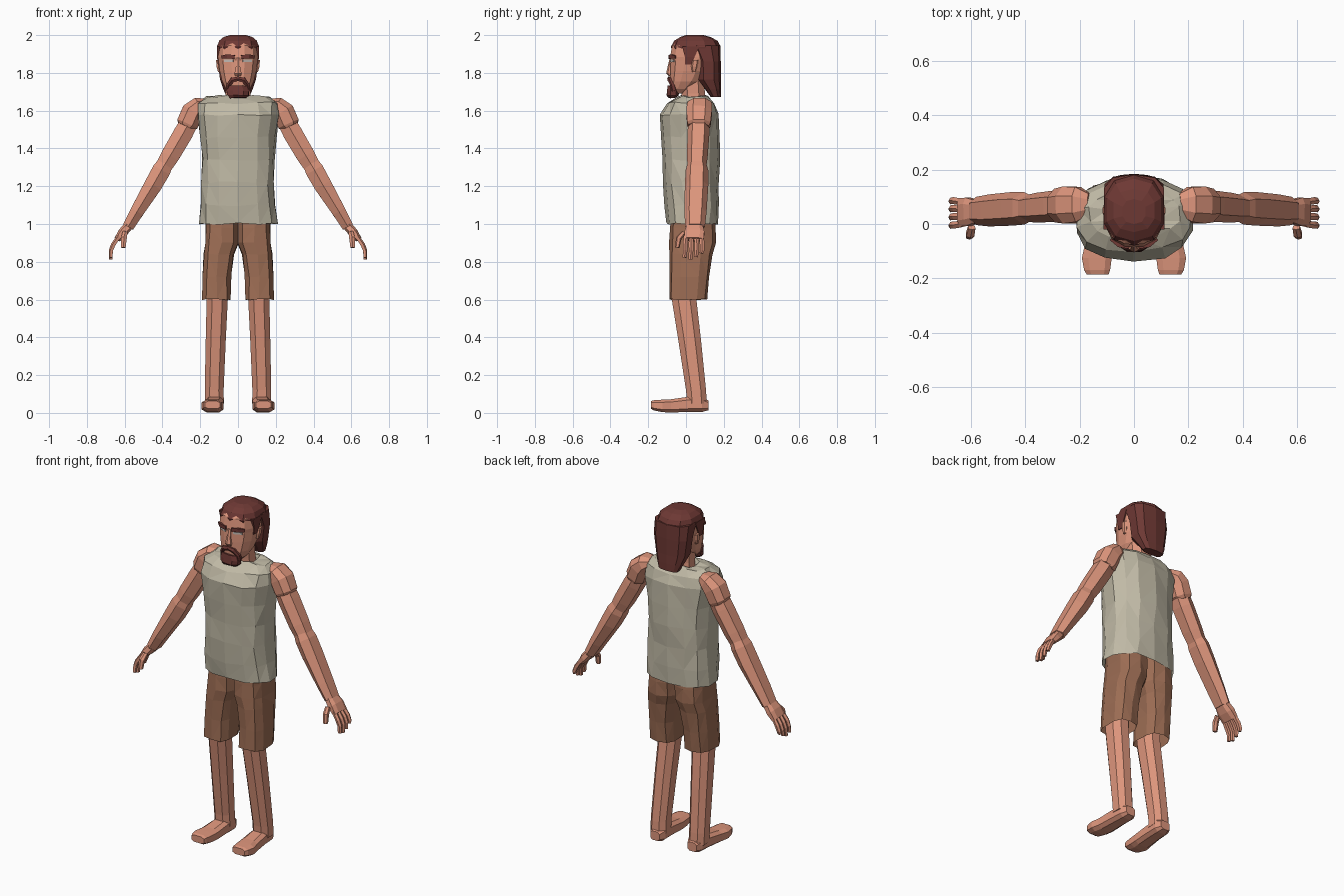
import bpy, bmesh, math, random
from mathutils import Vector

random.seed(4)


def material(name, rgb):
    m = bpy.data.materials.new(name)
    m.diffuse_color = (*rgb, 1)
    return m


SKIN = material("skin", (0.72, 0.30, 0.20))
HAIR = material("dark red hair", (0.155, 0.040, 0.034))
SHIRT = material("linen shirt", (0.53, 0.49, 0.38))
SHORTS = material("brown shorts", (0.34, 0.155, 0.09))
EYE = material("pale eye", (0.55, 0.50, 0.46))


def loft(name, rings, n, mat, axis=None, power=2.4, mirror=False, jitter=0,
         caps=(True, True), tris=False):
    """Faceted tube through rings (x, y, z, ru, rv); v is y, or z for parts along y."""
    bm = bmesh.new()
    angles = [2 * math.pi * (i + 0.5) / n for i in range(n)]
    shape = []
    for a in angles:
        c, s = math.cos(a), math.sin(a)
        shape.append([math.copysign(abs(c) ** (2 / power), c),
                      math.copysign(abs(s) ** (2 / power), s)])
    mu = max(abs(p[0]) for p in shape)
    mv = max(abs(p[1]) for p in shape)
    centres = [Vector(r[:3]) for r in rings]
    loops = []
    for k, r in enumerate(rings):
        d = axis
        if d is None:
            d = centres[min(k + 1, len(rings) - 1)] - centres[max(k - 1, 0)]
        d = Vector(d).normalized()
        ref = Vector((0, 0, 1)) if abs(d.y) > 0.8 else Vector((0, 1, 0))
        u = ref.cross(d).normalized()
        v = d.cross(u)
        loop = []
        for p in shape:
            co = centres[k] + u * (p[0] / mu * r[3]) + v * (p[1] / mv * r[4])
            co += Vector([random.uniform(-jitter, jitter) for _ in range(3)])
            loop.append(bm.verts.new(co))
        loops.append(loop)
    for a, b in zip(loops, loops[1:]):
        for i in range(n):
            j = (i + 1) % n
            bm.faces.new((a[i], a[j], b[j], b[i]))
    if caps[0]:
        bm.faces.new(loops[0])
    if caps[1]:
        bm.faces.new(loops[-1])
    if tris:
        bmesh.ops.triangulate(bm, faces=bm.faces[:])
    bmesh.ops.recalc_face_normals(bm, faces=bm.faces[:])
    me = bpy.data.meshes.new(name)
    bm.to_mesh(me)
    bm.free()
    me.materials.append(mat)
    ob = bpy.data.objects.new(name, me)
    bpy.context.collection.objects.link(ob)
    if mirror:
        ob.modifiers.new("mirror", 'MIRROR').use_mirror_merge = False
    return ob


UP = (0, 0, 1)


def stack(name, rows, n, mat, **kw):
    """Vertical loft on the centre line from rows (z, centre y, rx, ry)."""
    return loft(name, [(0, y, z, rx, ry) for z, y, rx, ry in rows], n, mat, axis=UP, **kw)


# Shirt: loose shell with crumpled facets, open at the hem
stack("shirt", [
    (1.00, 0.035, 0.208, 0.134), (1.10, 0.030, 0.196, 0.144), (1.22, 0.026, 0.190, 0.149),
    (1.34, 0.025, 0.190, 0.151), (1.46, 0.020, 0.199, 0.153), (1.58, 0.017, 0.214, 0.156),
    (1.64, 0.025, 0.210, 0.126), (1.672, 0.035, 0.165, 0.085), (1.678, 0.038, 0.092, 0.068),
    (1.655, 0.038, 0.080, 0.058)], 14, SHIRT, power=2.5, jitter=0.006,
    caps=(False, True), tris=True)

# Shorts: two boxy legs that meet at the middle
loft("shorts", [
    (0.113, 0.010, 0.60, 0.075, 0.100), (0.112, 0.018, 0.72, 0.074, 0.106),
    (0.102, 0.026, 0.84, 0.079, 0.114), (0.087, 0.034, 0.90, 0.088, 0.122),
    (0.086, 0.035, 0.98, 0.086, 0.122), (0.085, 0.035, 1.08, 0.085, 0.115)],
    10, SHORTS, axis=UP, power=3, mirror=True, jitter=0.003, caps=(False, True), tris=True)

# Lower legs lean back towards the ankle
loft("lower_leg", [
    (0.125, 0.058, 0.05, 0.050, 0.052), (0.126, 0.053, 0.12, 0.050, 0.053),
    (0.118, 0.020, 0.38, 0.053, 0.060), (0.110, -0.010, 0.60, 0.056, 0.065),
    (0.108, -0.010, 0.72, 0.055, 0.062)], 8, SKIN, axis=UP, mirror=True)

# Bare feet
loft("foot", [
    (0.122, 0.118, 0.040, 0.030, 0.026), (0.122, 0.085, 0.045, 0.046, 0.040),
    (0.125, 0.010, 0.045, 0.048, 0.040), (0.130, -0.080, 0.037, 0.052, 0.035),
    (0.137, -0.125, 0.037, 0.055, 0.033), (0.136, -0.170, 0.040, 0.048, 0.027),
    (0.134, -0.186, 0.042, 0.040, 0.020)], 8, SKIN, axis=(0, -1, 0), power=3.2, mirror=True)

# Arms in overlapping segments
loft("shoulder", [
    (0.165, 0.072, 1.640, 0.025, 0.040), (0.205, 0.072, 1.628, 0.046, 0.064),
    (0.240, 0.070, 1.595, 0.058, 0.068), (0.268, 0.068, 1.530, 0.058, 0.062),
    (0.275, 0.067, 1.515, 0.045, 0.055)], 8, SKIN, mirror=True)
loft("upper_arm", [
    (0.225, 0.070, 1.600, 0.044, 0.055), (0.290, 0.066, 1.480, 0.051, 0.058),
    (0.360, 0.060, 1.360, 0.049, 0.055), (0.405, 0.057, 1.285, 0.042, 0.048)],
    6, SKIN, mirror=True)
loft("forearm", [
    (0.385, 0.058, 1.320, 0.042, 0.050), (0.405, 0.058, 1.285, 0.049, 0.060),
    (0.450, 0.056, 1.205, 0.047, 0.062), (0.535, 0.050, 1.065, 0.036, 0.059),
    (0.582, 0.048, 0.985, 0.030, 0.052)], 6, SKIN, mirror=True)

# Hands: palm, four jointed fingers and a thumb
loft("palm", [
    (0.575, 0.047, 0.995, 0.024, 0.040), (0.610, 0.045, 0.955, 0.025, 0.052),
    (0.640, 0.043, 0.918, 0.016, 0.052)], 8, SKIN, power=3, mirror=True)
for i, (y, tip) in enumerate([(0.086, 0.845), (0.057, 0.825), (0.027, 0.812), (-0.004, 0.822)]):
    loft(f"finger_{i + 1}", [
        (0.630, y * 0.9 + 0.004, 0.935, 0.011, 0.012), (0.660, y, 0.890, 0.013, 0.013),
        (0.672, y, 0.860, 0.012, 0.012), (0.674, y - 0.004, tip, 0.010, 0.010)],
        5, SKIN, mirror=True)
loft("thumb", [
    (0.598, -0.012, 0.955, 0.013, 0.012), (0.604, -0.038, 0.925, 0.015, 0.015),
    (0.607, -0.046, 0.875, 0.012, 0.012)], 6, SKIN, mirror=True)

# Neck and head
stack("neck", [(1.63, 0.045, 0.072, 0.062), (1.69, 0.038, 0.066, 0.062),
               (1.80, 0.030, 0.068, 0.065)], 8, SKIN)
stack("head", [
    (1.692, -0.040, 0.042, 0.036), (1.715, -0.025, 0.064, 0.056),
    (1.755, 0.000, 0.084, 0.084), (1.810, 0.020, 0.097, 0.103),
    (1.865, 0.030, 0.104, 0.110), (1.885, 0.030, 0.105, 0.114),
    (1.945, 0.035, 0.103, 0.108), (1.98, 0.040, 0.070, 0.080)], 12, SKIN)
loft("nose", [
    (0, -0.076, 1.880, 0.009, 0.010), (0, -0.082, 1.830, 0.012, 0.016),
    (0, -0.084, 1.797, 0.019, 0.021), (0, -0.080, 1.783, 0.014, 0.012)],
    6, SKIN, axis=UP, mirror=False)
loft("ear", [
    (0.098, 0.042, 1.805, 0.008, 0.010), (0.104, 0.045, 1.835, 0.010, 0.018),
    (0.106, 0.050, 1.868, 0.010, 0.018)], 6, SKIN, axis=UP, mirror=True)

# Eyes and brows
loft("eye", [(0.024, -0.082, 1.864, 0.006, 0.004), (0.072, -0.062, 1.864, 0.006, 0.004)],
     4, EYE, mirror=True)
loft("eyebrow", [
    (0.018, -0.085, 1.884, 0.010, 0.007), (0.055, -0.078, 1.887, 0.011, 0.008),
    (0.084, -0.054, 1.884, 0.008, 0.007)], 4, HAIR, mirror=True)

# Hair: cap, long back and sideburns
stack("hair_cap", [
    (1.920, 0.052, 0.108, 0.127), (1.938, 0.052, 0.111, 0.132), (1.970, 0.052, 0.100, 0.115),
    (1.990, 0.050, 0.076, 0.080), (2.000, 0.046, 0.042, 0.046)], 10, HAIR)
stack("hair_back", [
    (1.672, 0.158, 0.060, 0.027), (1.715, 0.142, 0.078, 0.043), (1.765, 0.120, 0.095, 0.064),
    (1.860, 0.119, 0.108, 0.065), (1.945, 0.095, 0.110, 0.088)], 10, HAIR, power=2.8)
loft("sideburn", [
    (0.098, 0.012, 1.845, 0.009, 0.016), (0.102, 0.020, 1.885, 0.009, 0.026),
    (0.102, 0.025, 1.940, 0.010, 0.045)], 4, HAIR, axis=UP, power=4, mirror=True)

# Moustache and pointed beard
loft("moustache", [
    (-0.003, -0.086, 1.770, 0.011, 0.014), (0.030, -0.083, 1.762, 0.014, 0.015),
    (0.052, -0.070, 1.735, 0.011, 0.013), (0.055, -0.062, 1.705, 0.010, 0.014)],
    6, HAIR, mirror=True)
stack("beard", [
    (1.668, -0.074, 0.042, 0.018), (1.682, -0.071, 0.056, 0.029),
    (1.705, -0.066, 0.058, 0.034), (1.732, -0.068, 0.046, 0.027)],
    8, HAIR, jitter=0.003)
